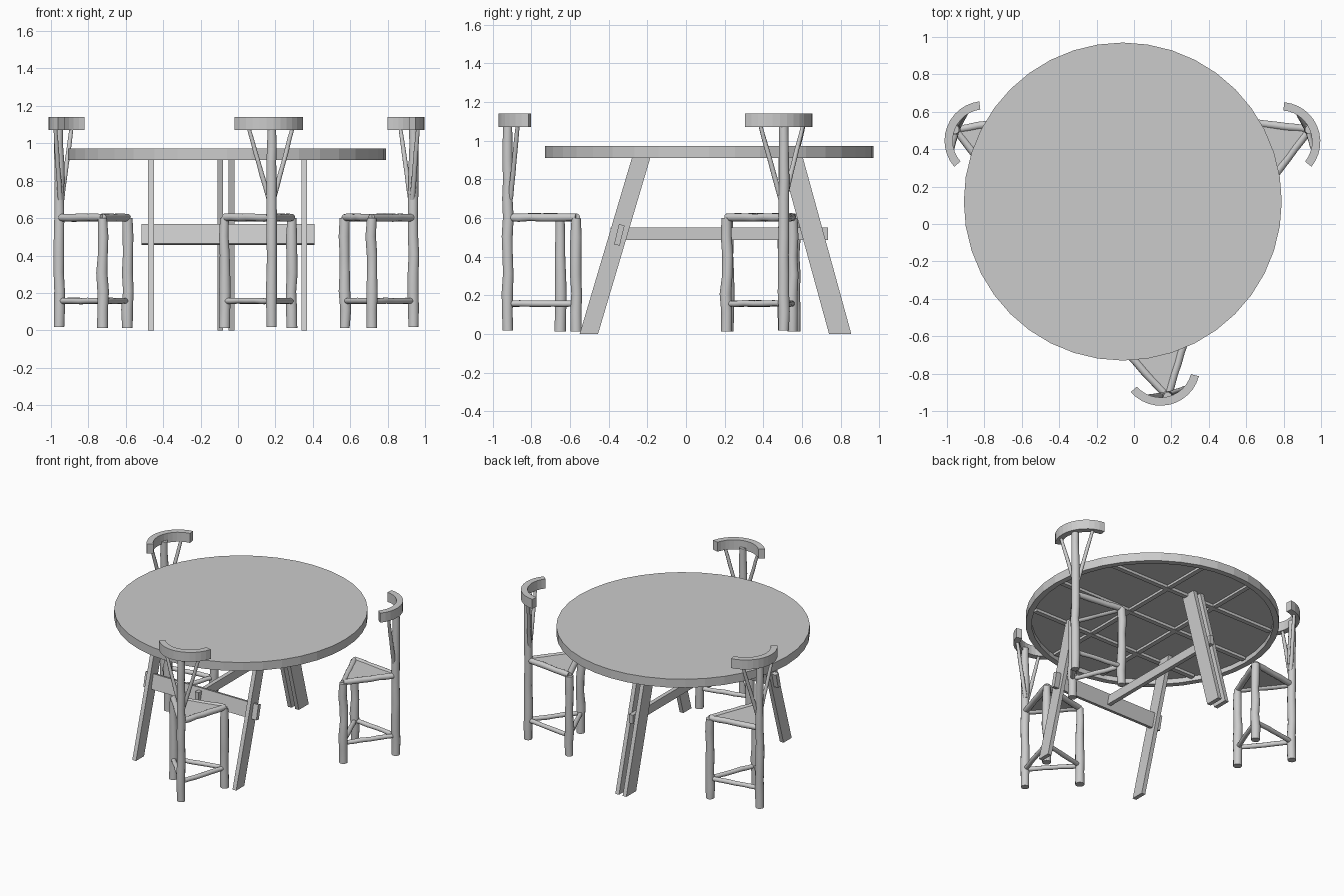
import bpy, bmesh, random
from math import sin, cos, pi, radians
from mathutils import Vector, Matrix

if "Cube" in bpy.data.objects:
    bpy.data.objects.remove(bpy.data.objects["Cube"])

random.seed(4)


def finish(name, bm, smooth=False):
    bmesh.ops.recalc_face_normals(bm, faces=bm.faces)
    mesh = bpy.data.meshes.new(name)
    bm.to_mesh(mesh)
    bm.free()
    ob = bpy.data.objects.new(name, mesh)
    bpy.context.collection.objects.link(ob)
    if smooth:
        bpy.ops.object.select_all(action='DESELECT')
        ob.select_set(True)
        bpy.context.view_layer.objects.active = ob
        bpy.ops.object.shade_smooth_by_angle(angle=radians(50))
    return ob


def prism(name, outline, offset):
    """Extrude a flat outline of 3D points by an offset."""
    bm = bmesh.new()
    offset = Vector(offset)
    a = [bm.verts.new(p) for p in outline]
    b = [bm.verts.new(Vector(p) + offset) for p in outline]
    bm.faces.new(a)
    bm.faces.new(b[::-1])
    n = len(a)
    for i in range(n):
        bm.faces.new((a[i], b[i], b[(i + 1) % n], a[(i + 1) % n]))
    return finish(name, bm)


def box(name, x0, x1, y0, y1, z0, z1):
    return prism(name, [(x0, y0, z0), (x1, y0, z0), (x1, y1, z0), (x0, y1, z0)],
                 (0, 0, z1 - z0))


def branch(name, p0, p1, r0, r1, rough=0.0, rings=7, sides=12):
    """Rough round wood stick between two points."""
    p0, p1 = Vector(p0), Vector(p1)
    axis = (p1 - p0).normalized()
    u = axis.orthogonal().normalized()
    v = axis.cross(u)
    bm = bmesh.new()
    loops = []
    for k in range(rings):
        t = k / (rings - 1)
        inner = 0 < k < rings - 1
        c = p0.lerp(p1, t)
        if inner:
            c += (u * random.uniform(-1, 1) + v * random.uniform(-1, 1)) * rough
        r = r0 + (r1 - r0) * t + random.uniform(-1, 1) * rough * 0.5
        if not inner:
            r *= 0.94
        loops.append([bm.verts.new(c + (u * cos(a) + v * sin(a)) * r)
                      for a in (2 * pi * i / sides for i in range(sides))])
    for a, b in zip(loops, loops[1:]):
        for i in range(sides):
            j = (i + 1) % sides
            bm.faces.new((a[i], a[j], b[j], b[i]))
    bm.faces.new(loops[0][::-1])
    bm.faces.new(loops[-1])
    return finish(name, bm, smooth=True)


# Round table top with a rim and a recessed underside
CX, CY, R = -0.06, 0.12, 0.85
bm = bmesh.new()
profile = [(0, .973), (R, .973), (R, .91), (.81, .91), (.81, .945), (0, .945)]
vs = [bm.verts.new((x, 0, z)) for x, z in profile]
es = [bm.edges.new(e) for e in zip(vs, vs[1:])]
bmesh.ops.spin(bm, geom=vs + es, cent=(0, 0, 0), axis=(0, 0, 1),
               angle=2 * pi, steps=40, use_duplicate=False)
bmesh.ops.remove_doubles(bm, verts=bm.verts, dist=1e-4)
bmesh.ops.translate(bm, verts=bm.verts, vec=(CX, CY, 0))
finish("table_top", bm)

# Battens under the top
for y, h in ((-.4, .69), (0, .8), (.4, .69)):
    box("batten_long", CX - h, CX + h, CY + y - .017, CY + y + .017, .925, .947)
for x in (-.2, .2):
    box("batten_cross", CX + x - .017, CX + x + .017, CY - .77, CY + .77, .928, .947)


# Slanted table legs: two single at the front, a pair at the back
def table_leg(name, x, y0, y1, shift, w=.03):
    k = shift / .91 * .947
    prism(name, [(x - w / 2, y0, 0), (x - w / 2, y1, 0),
                 (x - w / 2, y1 + k, .947), (x - w / 2, y0 + k, .947)], (w, 0, 0))


for x in (-.465, .355):
    table_leg("table_front_leg", x, -.55, -.455, .27)
for x in (-.095, -.035):
    table_leg("table_back_leg", x, .74, .855, -.25)

# Tilted crossbar through the front legs, and the long stretcher
prism("crossbar", [(-.515, -.372, .463), (-.515, -.343, .457),
                   (-.515, -.318, .56), (-.515, -.347, .568)], (.925, 0, 0))
box("stretcher", -.08, -.05, -.39, .735, .485, .55)


# Three-legged chairs with a curved backrest
def chair(px, py, facing):
    m = Matrix.Translation((px, py, 0)) @ Matrix.Rotation(radians(facing), 4, 'Z')

    def w(f, s, z):
        return m @ Vector((f, s, z))

    side = .37
    f, s = side * cos(pi / 6), side / 2
    corners = [(0, 0), (f, s), (f, -s)]
    branch("chair_post", w(0, 0, .018), w(0, 0, 1.09), .03, .026, .003, 12)
    for c in corners[1:]:
        branch("chair_front_leg", w(*c, .013), w(*c, .6), .031, .028, .005)
    for i in range(3):
        a, b = corners[i], corners[(i + 1) % 3]
        branch("seat_rail", w(*a, .603), w(*b, .603), .021, .021, .002)
        branch("foot_rail", w(*a, .157), w(*b, .157), .016, .016, .002)
    prism("seat", [w(*c, .597) for c in corners], (0, 0, .018))

    # Backrest: thick arc behind the post
    cf, ro, ri, half = .167, .212, .168, radians(62)
    angs = [-half + 2 * half * i / 12 for i in range(13)]
    arc = [w(cf - ro * cos(a), ro * sin(a), 1.07) for a in angs]
    arc += [w(cf - ri * cos(a), ri * sin(a), 1.07) for a in reversed(angs)]
    prism("backrest", arc, (0, 0, .07))

    # V-shaped braces from the post to the backrest
    for k in (-1, 1):
        branch("back_brace", w(.012, k * .012, .7), w(.025, k * .12, 1.08),
               .014, .011, .001)


chair(.18, -.922, 103)
chair(-.957, .505, -21)
chair(.938, .505, 203)
